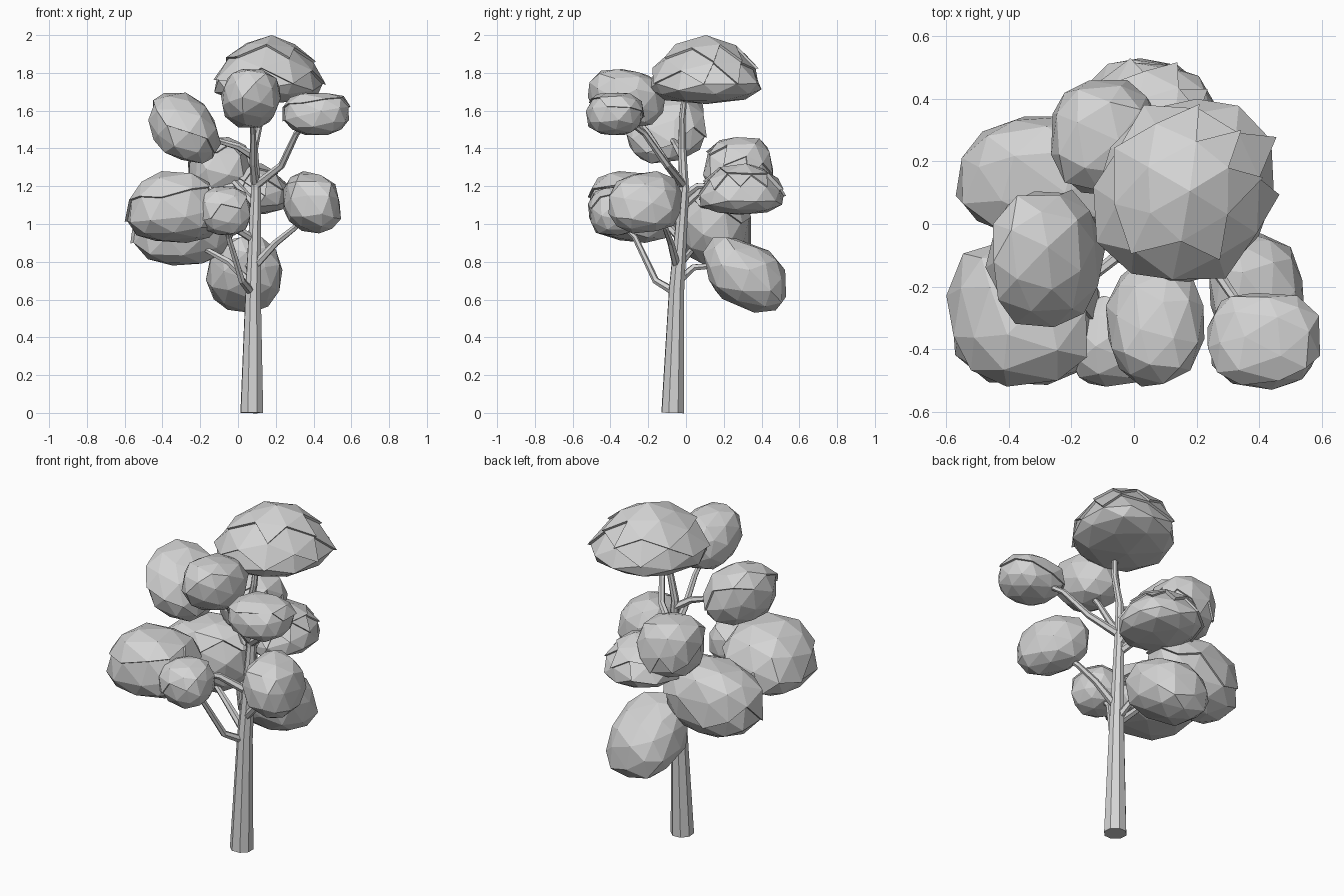
import bpy, bmesh, math, random
from mathutils import Vector, Matrix

default_cube = bpy.data.objects.get("Cube")
if default_cube:
    bpy.data.objects.remove(default_cube, do_unlink=True)

# One plain grey for the whole tree
grey = bpy.data.materials.new("plain_grey")
grey.use_nodes = True
grey.diffuse_color = (0.66, 0.66, 0.66, 1)
grey.node_tree.nodes["Principled BSDF"].inputs["Base Color"].default_value = (0.66, 0.66, 0.66, 1)


def limb(name, points, radii, resolution=1):
    """Tapered faceted tube through the points, turned into a mesh."""
    curve = bpy.data.curves.new(name, "CURVE")
    curve.dimensions = "3D"
    curve.bevel_depth = 1
    curve.bevel_resolution = resolution
    curve.use_fill_caps = True
    spline = curve.splines.new("POLY")
    spline.points.add(len(points) - 1)
    spline.use_smooth = False
    for slot, point, radius in zip(spline.points, points, radii):
        slot.co = (*point, 1)
        slot.radius = radius
    curve.materials.append(grey)
    obj = bpy.data.objects.new(name, curve)
    bpy.context.collection.objects.link(obj)
    bpy.ops.object.select_all(action="DESELECT")
    obj.select_set(True)
    bpy.context.view_layer.objects.active = obj
    bpy.ops.object.convert(target="MESH")


def clump(name, low, high, seed, ledges=1, dome=1.0, lean_x=0.0, lean_y=0.0,
          skew=0.0, taper=0.0, box=0.8):
    """Faceted leaf clump with raised ledges, fitted between two corners."""
    rng = random.Random(seed)
    bm = bmesh.new()
    bmesh.ops.create_icosphere(bm, subdivisions=2, radius=1)
    bm.transform(Matrix.Rotation(rng.uniform(0, 6), 4, "Z")
                 @ Matrix.Rotation(rng.uniform(0, 3), 4, "X"))
    # Square the ball off a little and roughen it
    for v in bm.verts:
        v.co = Vector([math.copysign(abs(c) ** box, c) for c in v.co]) * rng.uniform(0.95, 1.04)

    # Raise overlapping layers of foliage towards the top
    for level in range(ledges):
        up = Vector((rng.uniform(-0.5, 0.5), rng.uniform(-0.5, 0.5), 1)).normalized()
        limit = 0.2 + 0.4 * level
        faces = [f for f in bm.faces if f.calc_center_median().normalized().dot(up) > limit]
        raised = bmesh.ops.extrude_face_region(bm, geom=faces)["geom"]
        for v in raised:
            if isinstance(v, bmesh.types.BMVert):
                v.co *= 1.06

    # Narrow the top, flatten the underside and lean the clump
    for v in bm.verts:
        v.co.x *= 1 - taper * v.co.z
        v.co.y *= 1 - taper * v.co.z
        if v.co.z < 0:
            v.co.z *= dome
        v.co.z += lean_x * v.co.x + lean_y * v.co.y
        v.co.y += skew * v.co.x

    # Fit the clump to its extents
    for axis in range(3):
        values = [v.co[axis] for v in bm.verts]
        bottom, span = min(values), max(values) - min(values)
        for v in bm.verts:
            t = (v.co[axis] - bottom) / span
            v.co[axis] = low[axis] + t * (high[axis] - low[axis])
    bmesh.ops.recalc_face_normals(bm, faces=bm.faces)
    mesh = bpy.data.meshes.new(name)
    bm.to_mesh(mesh)
    bm.free()
    mesh.materials.append(grey)
    bpy.context.collection.objects.link(bpy.data.objects.new(name, mesh))


# Trunk
limb("trunk", [(.073, -.07, 0), (.08, -.05, .65), (.095, -.01, 1.18),
               (.085, -.02, 1.4), (.12, -.02, 1.56), (.13, 0, 1.75)],
     [.064, .043, .028, .022, .018, .014], 2)

# Branches
branches = {
    "left_low_branch": [(.09, -.05, .78), (.2, -.08, .9), (.3, -.11, .98), (.37, -.17, 1.05)],
    "left_high_branch": [(.09, -.01, 1.2), (.23, -.1, 1.31), (.31, -.22, 1.48), (.39, -.33, 1.56)],
    "front_low_branch": [(.07, -.06, .64), (.02, -.16, .70), (-.05, -.27, .93), (-.06, -.36, 1.02)],
    "front_high_branch": [(.09, -.02, 1.22), (.08, -.1, 1.32), (.08, -.2, 1.48), (.07, -.3, 1.6)],
    "right_low_branch": [(.07, -.04, .68), (-.05, -.02, .8), (-.16, .03, .86), (-.3, .1, .93)],
    "right_middle_branch": [(.08, -.03, .92), (-.05, -.1, 1.0), (-.15, -.18, 1.03), (-.3, -.25, 1.07)],
    "right_high_branch": [(.08, -.02, 1.36), (0, -.05, 1.41), (-.07, -.06, 1.43), (-.2, -.1, 1.47)],
    "back_low_branch": [(.08, -.04, .7), (.06, .04, .77), (.05, .15, .78), (.04, .25, .77)],
    "back_middle_branch": [(.09, -.01, 1.15), (.09, .06, 1.2), (.1, .2, 1.2)],
    "back_high_branch": [(.09, -.01, 1.1), (0, .1, 1.2), (-.08, .22, 1.28)],
}
for branch, path in branches.items():
    limb(branch, path, [.023, .019, .016, .013])

# Leaf clumps
clump("crown_leaves", (-.13, -.2, 1.635), (.465, .4, 2.0), 3, 2, .5, skew=.12, taper=.22, box=.95)
clump("front_high_leaves", (-.09, -.52, 1.51), (.225, -.11, 1.82), 5, 0, lean_y=-.2, box=.88)
clump("left_high_leaves", (.235, -.53, 1.47), (.595, -.22, 1.695), 8)
clump("right_high_leaves", (-.475, -.33, 1.32), (-.09, .11, 1.695), 11, 1, .8, lean_x=-.25, lean_y=.1, box=.88)
clump("right_middle_leaves", (-.6, -.52, .9), (-.1, -.03, 1.28), 14, 1, .75, lean_y=-.1, taper=.08)
clump("right_low_leaves", (-.57, -.04, .78), (0, .345, 1.19), 17, lean_x=.1)
clump("left_low_leaves", (.24, -.41, .95), (.545, -.02, 1.28), 20, 0, .9, lean_x=-.15, skew=-.15)
clump("front_low_leaves", (-.21, -.52, .94), (.065, -.23, 1.2), 23)
clump("back_low_leaves", (-.17, .09, .53), (.235, .53, .93), 26, 0, lean_y=-.4)
clump("back_middle_leaves", (-.16, .06, 1.05), (.275, .53, 1.32), 29, 2, .65, taper=.15, box=.9)
clump("back_high_leaves", (-.265, .09, 1.13), (.085, .46, 1.46), 32, 1, .8)
